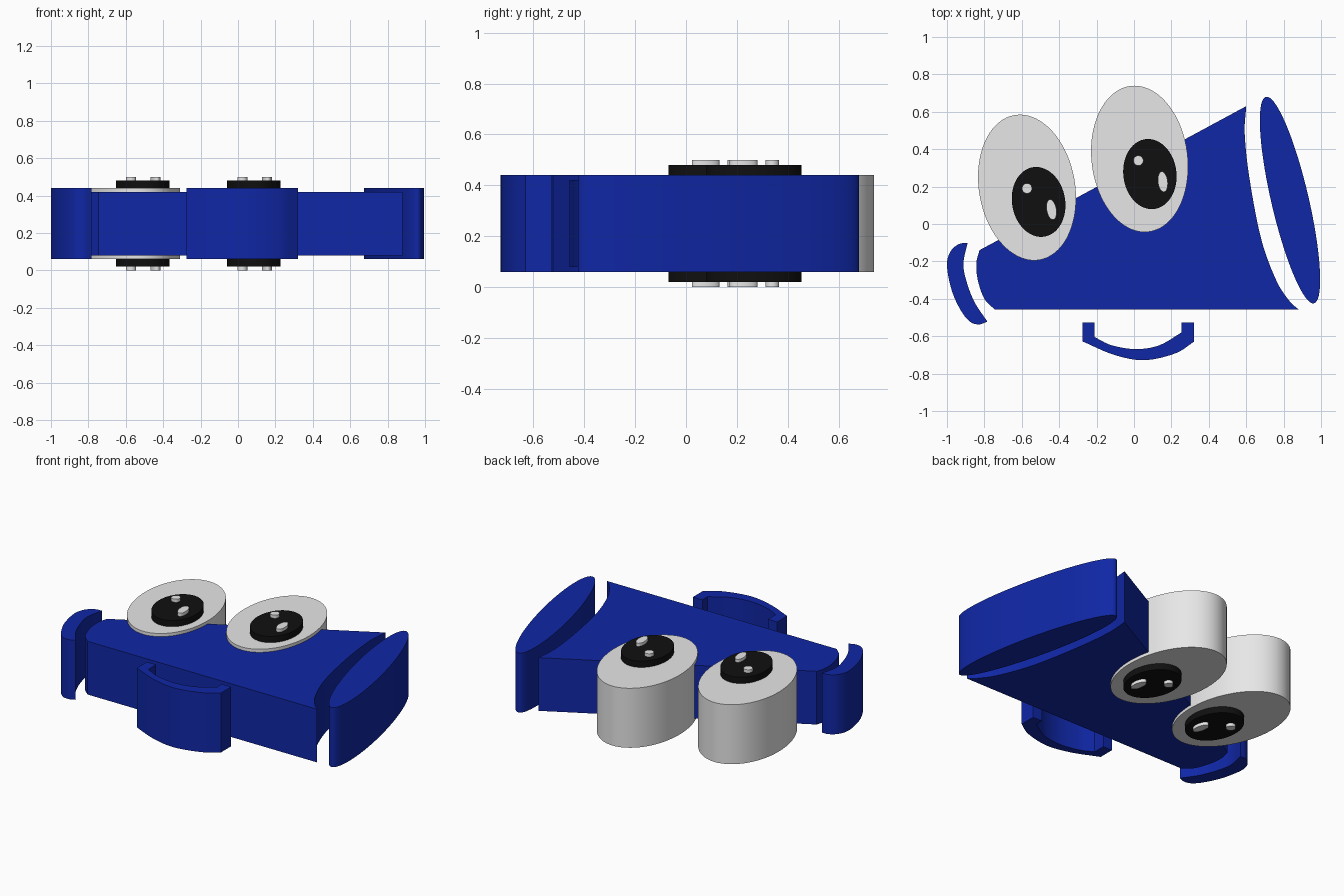
import bpy
import bmesh
from math import sin, cos, tau, radians
from mathutils import Vector

cube = bpy.data.objects.get("Cube")
if cube:
    bpy.data.objects.remove(cube, do_unlink=True)

MID = 0.25  # every part is mirrored about this height


def material(name, rgb):
    mat = bpy.data.materials.new(name)
    mat.use_nodes = True
    mat.diffuse_color = (*rgb, 1)
    mat.node_tree.nodes["Principled BSDF"].inputs["Base Color"].default_value = (*rgb, 1)
    return mat


BLUE = material("deep blue", (0.005, 0.02, 0.38))
WHITE = material("eye white", (0.8, 0.8, 0.8))
BLACK = material("pupil black", (0.005, 0.005, 0.005))


def slab(name, outline, half, mat):
    """Extrude a flat outline equally above and below the middle height."""
    bm = bmesh.new()
    face = bm.faces.new([bm.verts.new((p[0], p[1], MID - half)) for p in outline])
    grown = bmesh.ops.extrude_face_region(bm, geom=[face])["geom"]
    top = [v for v in grown if isinstance(v, bmesh.types.BMVert)]
    bmesh.ops.translate(bm, verts=top, vec=(0, 0, 2 * half))
    bmesh.ops.recalc_face_normals(bm, faces=bm.faces)
    mesh = bpy.data.meshes.new(name)
    bm.to_mesh(mesh)
    bm.free()
    mesh.materials.append(mat)
    obj = bpy.data.objects.new(name, mesh)
    bpy.context.collection.objects.link(obj)
    bpy.ops.object.select_all(action="DESELECT")
    obj.select_set(True)
    bpy.context.view_layer.objects.active = obj
    bpy.ops.object.shade_smooth_by_angle(angle=radians(30))
    return obj


def ellipse(cx, cy, rx, ry, tilt, count=72):
    c, s = cos(radians(tilt)), sin(radians(tilt))
    pts = []
    for i in range(count):
        u, v = rx * cos(tau * i / count), ry * sin(tau * i / count)
        pts.append((cx + u * c - v * s, cy + u * s + v * c))
    return pts


def curve(points, steps=8):
    """Smooth run through the given points."""
    p = [Vector(q) for q in points]
    p = [2 * p[0] - p[1]] + p + [2 * p[-1] - p[-2]]
    out = []
    for a, b, c, d in zip(p, p[1:], p[2:], p[3:]):
        for i in range(steps):
            t = i / steps
            out.append(0.5 * (2 * b + (c - a) * t + (2 * a - 5 * b + 4 * c - d) * t * t
                              + (3 * b - a - 3 * c + d) * t ** 3))
    return out + [p[-2]]


# Cone body with a hollow mouth end and a rounded narrow end
mouth = curve([(0.6, 0.63), (0.592, 0.48), (0.618, 0.24), (0.68, -0.08),
               (0.76, -0.3), (0.83, -0.41), (0.88, -0.457)])
narrow = curve([(-0.745, -0.457), (-0.8, -0.4), (-0.835, -0.3),
                (-0.843, -0.21), (-0.826, -0.14)])
slab("cone_body", mouth + narrow, 0.17, BLUE)

# Wide rim in front of the mouth
slab("mouth_rim", ellipse(0.834, 0.128, 0.1, 0.567, 13.1), 0.19, BLUE)

# Curved mouthpiece behind the narrow end
outer = curve([(-0.89, -0.102), (-0.935, -0.107), (-0.98, -0.145), (-1, -0.22),
               (-0.976, -0.35), (-0.93, -0.455), (-0.88, -0.52),
               (-0.83, -0.537), (-0.784, -0.522)])
inner = curve([(-0.784, -0.522), (-0.853, -0.417), (-0.896, -0.305),
               (-0.912, -0.21), (-0.89, -0.102)])
slab("mouthpiece", outer + inner[1:-1], 0.19, BLUE)

# Bowed handle with two upright ends
grip_inner = curve([(-0.21, -0.605), (-0.12, -0.648), (0.01, -0.669),
                    (0.136, -0.648), (0.254, -0.58)])
grip_outer = curve([(0.32, -0.63), (0.22, -0.692), (0.055, -0.728),
                    (-0.105, -0.7), (-0.275, -0.628)])
slab("handle", [(-0.275, -0.527), (-0.21, -0.527)] + grip_inner
     + [(0.254, -0.527), (0.32, -0.527)] + grip_outer, 0.19, BLUE)

# Eyes: white, pupil and two glints, showing on both faces
for side, white, pupil, tilt in (("right", (-0.572, 0.195), (-0.51, 0.118), 9.8),
                                 ("left", (0.03, 0.348), (0.085, 0.267), 7)):
    px, py = pupil
    slab(side + "_eye_white", ellipse(*white, 0.257, 0.393, tilt), 0.19, WHITE)
    slab(side + "_pupil", ellipse(px, py, 0.142, 0.188, tilt), 0.23, BLACK)
    slab(side + "_small_glint", ellipse(px - 0.062, py + 0.072, 0.027, 0.027, 0, 32), 0.25, WHITE)
    slab(side + "_large_glint", ellipse(px + 0.069, py - 0.041, 0.026, 0.055, tilt, 32), 0.25, WHITE)
